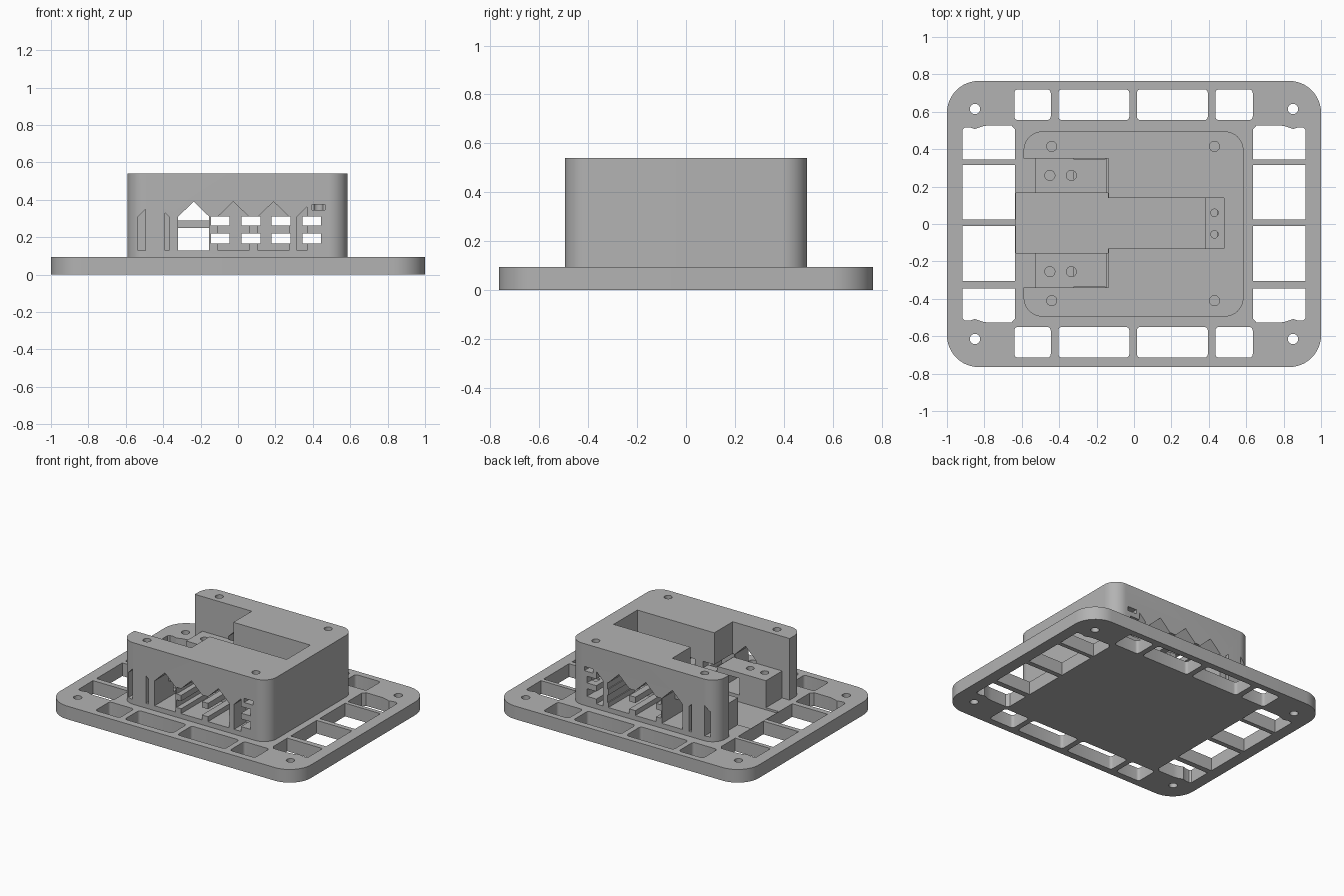
import bpy, math

old = bpy.data.objects.get("Cube")
if old:
    bpy.data.objects.remove(old, do_unlink=True)

grey = bpy.data.materials.new("plain grey")
grey.use_nodes = True
COLOUR = (0.45, 0.45, 0.45, 1)
grey.diffuse_color = COLOUR
grey.node_tree.nodes["Principled BSDF"].inputs["Base Color"].default_value = COLOUR


def prism(name, pts, lo, hi, axis="z"):
    """Extrude an outline along z, or along y when the outline is in x and z."""
    def place(p, d):
        return (p[0], p[1], d) if axis == "z" else (p[0], d, p[1])
    n = len(pts)
    verts = [place(p, lo) for p in pts] + [place(p, hi) for p in pts]
    faces = [tuple(reversed(range(n))), tuple(range(n, 2 * n))]
    faces += [(i, (i + 1) % n, n + (i + 1) % n, n + i) for i in range(n)]
    if axis == "y":
        faces = [tuple(reversed(f)) for f in faces]
    mesh = bpy.data.meshes.new(name)
    mesh.from_pydata(verts, [], faces)
    mesh.materials.append(grey)
    obj = bpy.data.objects.new(name, mesh)
    bpy.context.collection.objects.link(obj)
    return obj


def rect(x0, x1, y0, y1, r=0.0, steps=8):
    """Rectangle outline with optional rounded corners."""
    if r == 0:
        return [(x0, y0), (x1, y0), (x1, y1), (x0, y1)]
    pts = []
    for k, (cx, cy) in enumerate([(x1 - r, y1 - r), (x0 + r, y1 - r),
                                  (x0 + r, y0 + r), (x1 - r, y0 + r)]):
        for i in range(steps + 1):
            a = math.pi / 2 * (k + i / steps)
            pts.append((cx + r * math.cos(a), cy + r * math.sin(a)))
    return pts


def circle(x, y, r, n=24):
    return [(x + r * math.cos(math.tau * i / n), y + r * math.sin(math.tau * i / n))
            for i in range(n)]


def cut(obj, pts, lo, hi, axis="z"):
    """Subtract one prism from a part."""
    cutter = prism("cutter", pts, lo, hi, axis)
    cutter.hide_render = True
    mod = obj.modifiers.new("cut", "BOOLEAN")
    mod.operation = "DIFFERENCE"
    mod.solver = "EXACT"
    mod.object = cutter
    bpy.context.view_layer.objects.active = obj
    bpy.ops.object.modifier_apply(modifier=mod.name)
    bpy.data.objects.remove(cutter, do_unlink=True)


# Base plate
T = 0.095
plate = prism("base_plate", rect(-1, 1, -0.765, 0.765, 0.17, 12), 0, T)

# Front and back rows of plate openings
for x0, x1 in [(-0.64, -0.445), (-0.405, -0.025), (0.015, 0.395), (0.435, 0.635)]:
    for y0 in (0.555, -0.715):
        cut(plate, rect(x0, x1, y0, y0 + 0.165, 0.02, 4), -0.1, 0.2)

# Side columns of openings; the end ones curve in around the screw holes
for s in (-1, 1):
    for y0, y1 in [(0.025, 0.315), (-0.305, -0.01)]:
        cut(plate, rect(*sorted((s * 0.635, s * 0.917)), y0, y1), -0.1, 0.2)
    for t in (-1, 1):
        wave = [(0.635, 0.345), (0.917, 0.345), (0.917, 0.505), (0.905, 0.517),
                (0.88, 0.517), (0.85, 0.508), (0.81, 0.522), (0.78, 0.527),
                (0.655, 0.527), (0.635, 0.505)]
        outline = [(s * x, t * y) for x, y in wave]
        if s * t < 0:
            outline.reverse()
        cut(plate, outline, -0.1, 0.2)
        cut(plate, circle(s * 0.85, t * 0.615, 0.028), -0.1, 0.2)

# Housing block
housing = prism("housing", rect(-0.59, 0.585, -0.495, 0.495, 0.1, 12), T, 0.54)

# Deep channel, its end ledge and the wide open bay on the left
FLOOR = 0.08
cut(plate, rect(-0.632, -0.14, -0.155, 0.165), FLOOR, 0.2)
cut(plate, rect(-0.2, 0.38, -0.13, 0.14), FLOOR, 0.2)
cut(housing, rect(-0.7, -0.14, -0.155, 0.165), 0, 0.7)
cut(housing, rect(-0.2, 0.38, -0.13, 0.14), 0, 0.7)
cut(housing, rect(0.37, 0.48, -0.13, 0.14), 0.33, 0.7)
cut(housing, rect(-0.7, -0.135, -0.34, 0.35), 0.29, 0.7)
cut(housing, rect(-0.7, -0.53, -0.34, 0.35), 0, 0.7)

# Screw holes in the roof, the bay shelves and the ledge
for y in (-0.41, 0.415):
    for x in (-0.44, 0.43):
        cut(housing, circle(x, y, 0.027), 0.25, 0.7)
for y in (-0.255, 0.26):
    for x in (-0.45, -0.335):
        cut(housing, circle(x, y, 0.027), 0.15, 0.4)
for y in (-0.055, 0.06):
    cut(housing, circle(0.43, y, 0.02), 0.2, 0.4)


def gable(cx, z1=0.31, peak=0.39):
    return [(cx - 0.083, 0.13), (cx + 0.083, 0.13), (cx + 0.083, z1),
            (cx, peak), (cx - 0.083, z1)]


# Gabled side openings: one passes under the shelves, two stop at the channel walls
for y0, y1 in [(-0.6, -0.335), (0.345, 0.6)]:
    cut(housing, gable(-0.237), y0, y1, "y")
cut(housing, rect(-0.32, -0.154, 0.13, 0.25), -0.6, 0.6, "y")
for cx in (-0.025, 0.19):
    for y0, y1 in [(-0.6, -0.19), (0.2, 0.6)]:
        cut(housing, gable(cx), y0, y1, "y")

# Narrow slits near the ends of the side walls
slits = [[(-0.535, 0.13), (-0.495, 0.13), (-0.495, 0.35), (-0.535, 0.31)],
         [(-0.39, 0.13), (-0.37, 0.13), (-0.37, 0.31), (-0.39, 0.33)],
         [(0.315, 0.13), (0.37, 0.13), (0.37, 0.365), (0.315, 0.31)]]
for pts in slits:
    for y0, y1 in [(-0.6, -0.36), (0.37, 0.6)]:
        cut(housing, pts, y0, y1, "y")

# Two rows of vents that run straight through, leaving bars between them
for x0 in (-0.145, 0.02, 0.18, 0.345):
    for z0, z1 in [(0.165, 0.22), (0.262, 0.31)]:
        cut(housing, rect(x0, x0 + 0.1, z0, z1), -0.6, 0.6, "y")
for y0, y1 in [(-0.6, -0.4), (0.4, 0.6)]:
    cut(housing, rect(0.395, 0.465, 0.345, 0.375), y0, y1, "y")

# Smooth rounded corners, sharp edges kept
for obj in (plate, housing):
    bpy.ops.object.select_all(action="DESELECT")
    obj.select_set(True)
    bpy.context.view_layer.objects.active = obj
    bpy.ops.object.shade_smooth_by_angle(angle=math.radians(30))
